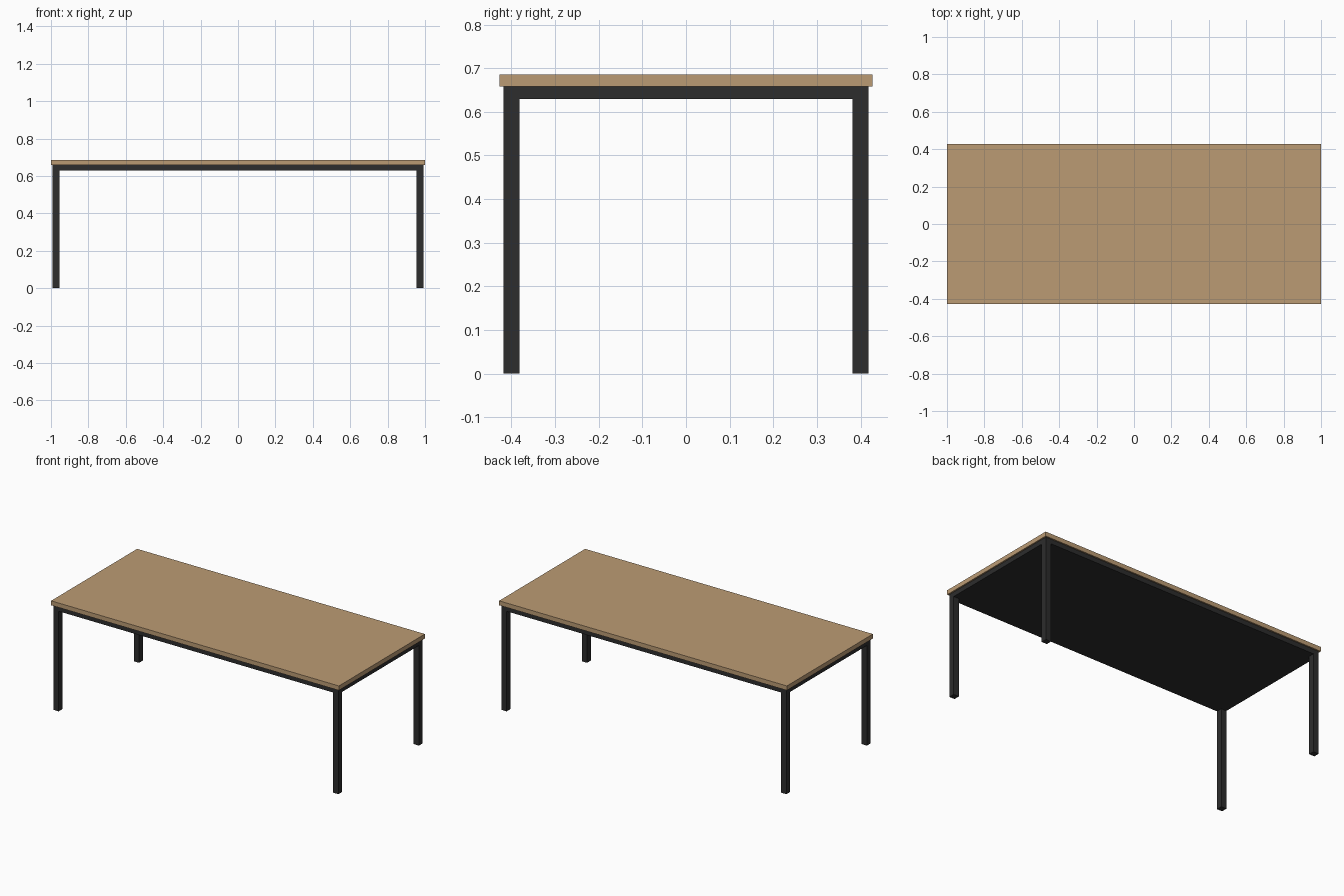
import bpy

if "Cube" in bpy.data.objects:
    bpy.data.objects.remove(bpy.data.objects["Cube"])


def material(name, rgb):
    m = bpy.data.materials.new(name)
    m.diffuse_color = (*rgb, 1.0)
    m.use_nodes = True
    m.node_tree.nodes["Principled BSDF"].inputs["Base Color"].default_value = m.diffuse_color
    return m


WOOD = material("light wood", (0.50, 0.33, 0.175))
BLACK = material("black metal", (0.026, 0.026, 0.026))


def box(name, x, y, z, mat):
    """Box from (min, max) ranges along each axis."""
    bpy.ops.mesh.primitive_cube_add(size=1)
    ob = bpy.context.object
    ob.name = name
    for v in ob.data.vertices:
        v.co = [lo + (c + 0.5) * (hi - lo) for c, (lo, hi) in zip(v.co, (x, y, z))]
    ob.data.materials.append(mat)
    return ob


def span(sign, inner, outer):
    return tuple(sorted((sign * inner, sign * outer)))


TOP_Z, UNDER_Z, RAIL_Z = 0.686, 0.658, 0.629
LX, LY, LEG = 0.991, 0.418, 0.037      # outer leg faces and leg width
IX, IY = LX - LEG, LY - LEG            # inner leg faces

# Wooden table top
box("table_top", (-1, 1), (-0.427, 0.427), (UNDER_Z, TOP_Z), WOOD)

# Square legs
for sx, nx in ((-1, "left"), (1, "right")):
    for sy, ny in ((-1, "front"), (1, "back")):
        box(f"{ny}_{nx}_leg", span(sx, IX, LX), span(sy, IY, LY), (0, UNDER_Z), BLACK)

# Rails between the legs
for s, nx, ny in ((-1, "left", "front"), (1, "right", "back")):
    box(f"{nx}_rail", span(s, IX, LX), (-IY, IY), (RAIL_Z, UNDER_Z), BLACK)
    box(f"{ny}_rail", (-IX, IX), span(s, IY, LY), (RAIL_Z, UNDER_Z), BLACK)

# Dark panel closing the underside of the frame
box("underside_panel", (-IX, IX), (-IY, IY), (RAIL_Z, UNDER_Z), BLACK)
